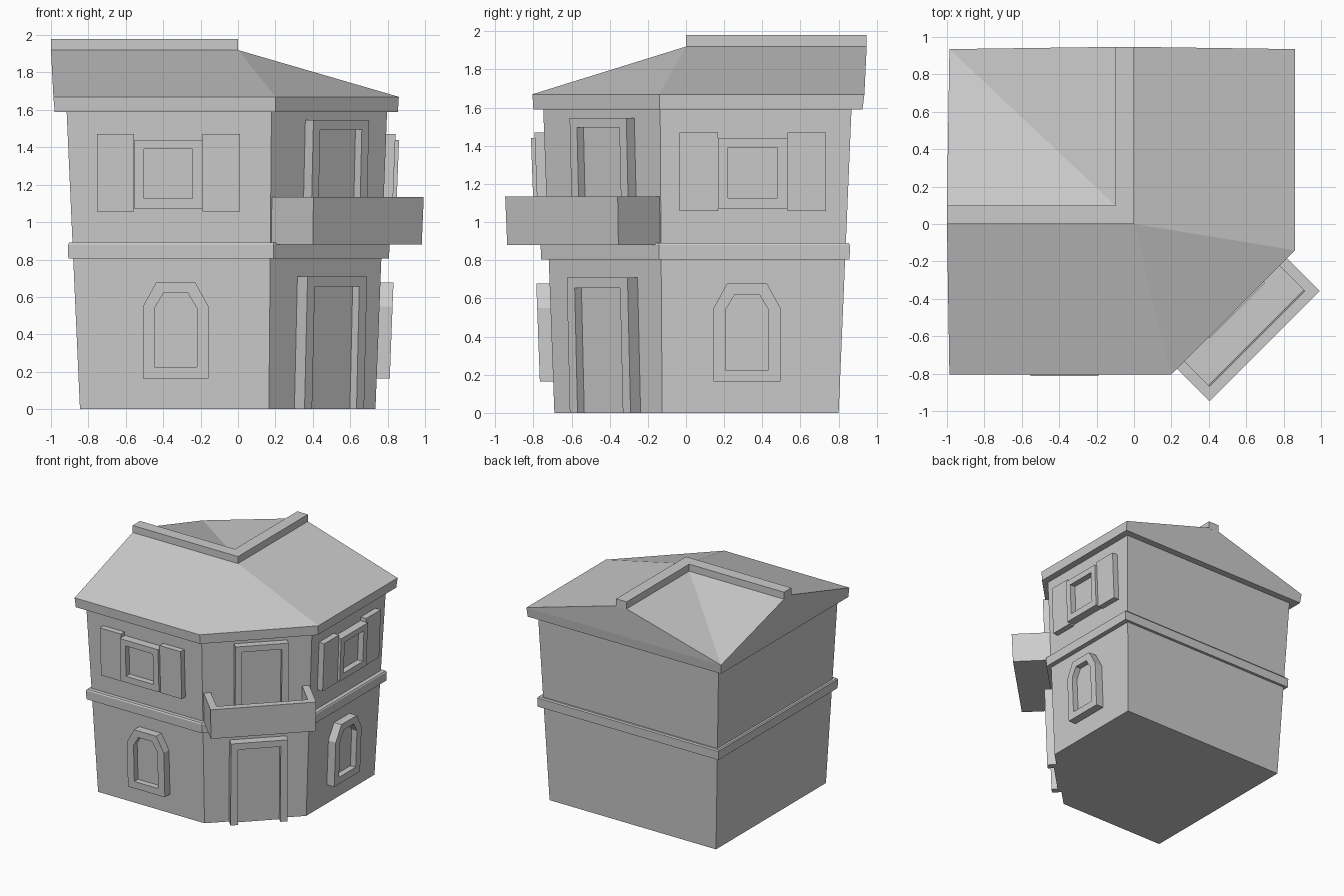
import bpy
import bmesh
from math import sqrt

if "Cube" in bpy.data.objects:
    bpy.data.objects.remove(bpy.data.objects["Cube"], do_unlink=True)

grey = bpy.data.materials.new("plain_grey")
grey.use_nodes = True
grey.diffuse_color = (0.6, 0.6, 0.6, 1)
grey.node_tree.nodes["Principled BSDF"].inputs["Base Color"].default_value = (0.6, 0.6, 0.6, 1)

LEAN = 0.053  # walls spread outward with height
H = 1 / sqrt(2)


def make(name, verts, faces):
    mesh = bpy.data.meshes.new(name)
    bm = bmesh.new()
    vs = [bm.verts.new(v) for v in verts]
    for f in faces:
        bm.faces.new([vs[i] for i in f])
    bmesh.ops.recalc_face_normals(bm, faces=bm.faces)
    bm.to_mesh(mesh)
    bm.free()
    mesh.materials.append(grey)
    ob = bpy.data.objects.new(name, mesh)
    bpy.context.collection.objects.link(ob)
    return ob


def loft(name, rings):
    """Join equal rings of points with quads and cap both ends."""
    n = len(rings[0])
    faces = [list(range(n)), [n * (len(rings) - 1) + i for i in range(n)]]
    for r in range(len(rings) - 1):
        a, b = r * n, (r + 1) * n
        faces += [[a + i, a + (i + 1) % n, b + (i + 1) % n, b + i] for i in range(n)]
    return make(name, [p for ring in rings for p in ring], faces)


def plan(x0, x1, y0, y1, cx, cy, z, s=1.0):
    """Square plan with one cut corner at the front left."""
    pts = [(x0, y0), (cx, y0), (x1, cy), (x1, y1), (x0, y1)]
    return [(x * s, y * s, z) for x, y in pts]


class Side:
    """A leaning wall: u runs along it, d stands out of it."""

    def __init__(self, normal, along, dist):
        self.n, self.t, self.dist = normal, along, dist

    def ring(self, outline, d):
        pts = []
        for u, z in outline:
            k = self.dist * (1 + LEAN * z) + d
            pts.append((self.n[0] * k + self.t[0] * u, self.n[1] * k + self.t[1] * u, z))
        return pts


front = Side((0, -1), (1, 0), 0.69)
left = Side((1, 0), (0, 1), 0.735)
corner = Side((H, -H), (H, H), 0.607)


def rect(u, half, z0, z1):
    return [(u - half, z0), (u + half, z0), (u + half, z1), (u - half, z1)]


def arch(u, half, z0, shoulder, z1, top):
    return [(u - half, z0), (u + half, z0), (u + half, shoulder),
            (u + top, z1), (u - top, z1), (u - half, shoulder)]


def slab(name, side, outline, d):
    loft(name, [side.ring(outline, -0.03), side.ring(outline, d)])


def framed(name, side, outer, inner, d, recess):
    loft(name, [side.ring(outer, -0.03), side.ring(outer, d),
                side.ring(inner, d), side.ring(inner, d - recess)])


def door(name, u, half, inner, z0, z1, lintel, d, panel):
    frame = [(u - half, z0), (u - inner, z0), (u - inner, lintel), (u + inner, lintel),
             (u + inner, z0), (u + half, z0), (u + half, z1), (u - half, z1)]
    slab(name + "_frame", corner, frame, d)
    slab(name + "_panel", corner, rect(u, inner + 0.01, z0, lintel + 0.01), panel)


# Walls and the band between storeys
base = (-0.845, 0.735, -0.69, 0.80, 0.165, -0.125)
loft("walls", [plan(*base, z, 1 + LEAN * z) for z in (0, 1.6)])
band = (-0.91, 0.81, -0.762, 0.86, 0.19, -0.142)
loft("storey_band", [plan(*band, 0.805, 0.997), plan(*band, 0.88), plan(*band, 0.89, 0.992)])

# Roof: eaves, three outer slopes, two inner slopes meeting at the back corner
low = plan(-0.98, 0.855, -0.80, 0.925, 0.2, -0.14, 1.59)
eave = plan(-0.987, 0.86, -0.805, 0.935, 0.2, -0.14, 1.67)
TOP = 1.92
ridge = [(0, 0, TOP), (-1, 0, TOP), (0, 0.947, TOP),
         (-0.1, 0.1, TOP), (-1, 0.1, TOP), (-0.1, 0.947, TOP)]
faces = [range(5)] + [[i, (i + 1) % 5, (i + 1) % 5 + 5, i + 5] for i in range(5)]
faces += [(5, 6, 10, 11), (6, 7, 10), (7, 8, 12, 10), (10, 11, 14, 13), (10, 13, 15, 12),
          (14, 9, 13), (13, 9, 15), (5, 11, 14, 9), (9, 15, 12, 8)]
make("roof", low + eave + ridge, faces)

# L-shaped ridge coping
cope = [(0, 0), (0, 0.947), (-0.1, 0.947), (-0.1, 0.1), (-1, 0.1), (-1, 0)]
loft("ridge_coping", [[(x, y, z) for x, y in cope] for z in (TOP - 0.01, 1.98)])

# Windows on the two full walls
for label, side, u_low, u_up in (("front", front, -0.333, -0.372), ("left", left, 0.32, 0.35)):
    framed(label + "_arched_window", side, arch(u_low, 0.175, 0.165, 0.55, 0.678, 0.105),
           arch(u_low, 0.113, 0.225, 0.54, 0.62, 0.065), 0.07, 0.05)
    framed(label + "_upper_window", side, rect(u_up, 0.181, 1.07, 1.44),
           rect(u_up, 0.13, 1.125, 1.39), 0.07, 0.05)
    for end, s in (("a", -1), ("b", 1)):
        slab(label + "_shutter_" + end, side, rect(u_up + s * 0.283, 0.1, 1.058, 1.47), 0.05)

# Doors on the cut corner
door("lower_door", 0.046, 0.225, 0.168, 0.0, 0.71, 0.655, 0.075, 0.025)
door("upper_door", 0.064, 0.21, 0.157, 0.895, 1.545, 1.495, 0.06, 0.012)


# Balcony: an open tray against the cut corner
def tray(z, half, d):
    u = 0.032
    return [corner.ring([(u + s * half, z)], k)[0]
            for s, k in ((-1, -0.03), (1, -0.03), (1, d), (-1, d))]


loft("balcony", [tray(0.88, 0.412, 0.31), tray(1.135, 0.417, 0.312),
                 tray(1.135, 0.36, 0.255), tray(0.93, 0.36, 0.255)])
